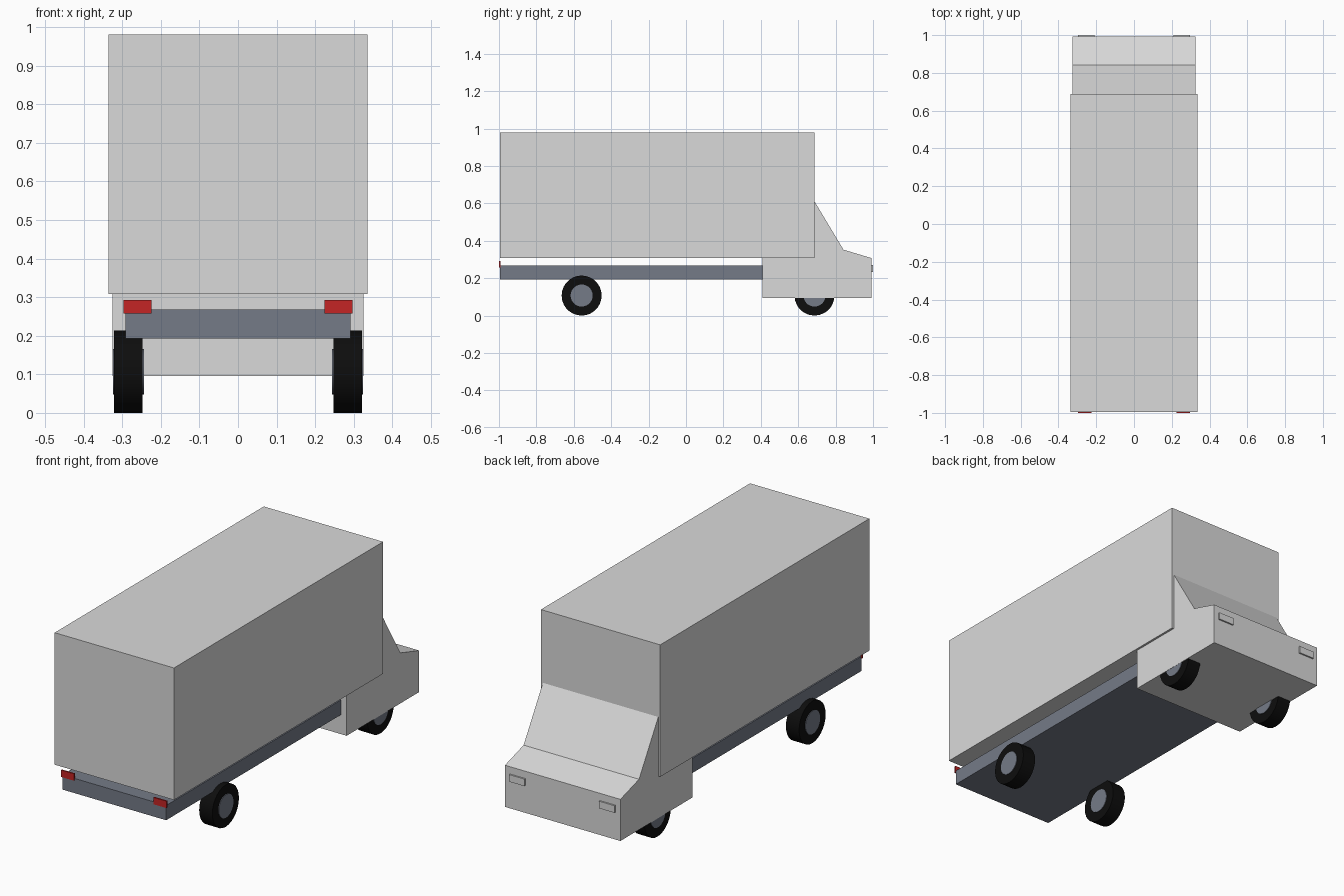
import bpy
import bmesh
import math
from mathutils import Matrix

cube = bpy.data.objects.get("Cube")
if cube:
    bpy.data.objects.remove(cube, do_unlink=True)


def material(name, rgb):
    m = bpy.data.materials.new(name)
    m.use_nodes = True
    color = (*rgb, 1.0)
    m.diffuse_color = color
    m.node_tree.nodes["Principled BSDF"].inputs["Base Color"].default_value = color
    return m


PAINT = material("light_grey_paint", (0.70, 0.70, 0.70))
STEEL = material("blue_grey_steel", (0.178, 0.198, 0.245))
RUBBER = material("black_rubber", (0.004, 0.004, 0.004))
RED = material("red_lens", (0.546, 0.018, 0.018))


def finish(name, bm, mat):
    bmesh.ops.recalc_face_normals(bm, faces=bm.faces)
    mesh = bpy.data.meshes.new(name)
    bm.to_mesh(mesh)
    bm.free()
    mesh.materials.append(mat)
    obj = bpy.data.objects.new(name, mesh)
    bpy.context.collection.objects.link(obj)
    return obj


def box(name, x, y, z, mat):
    """Box spanning the given (min, max) ranges."""
    bm = bmesh.new()
    size = [b - a for a, b in (x, y, z)]
    centre = [(a + b) / 2 for a, b in (x, y, z)]
    bmesh.ops.create_cube(bm, size=1, matrix=Matrix.Translation(centre) @ Matrix.Diagonal((*size, 1)))
    return finish(name, bm, mat)


def extrude_profile(name, points, half_width, mat):
    """Side profile in (y, z), extruded across x."""
    bm = bmesh.new()
    face = bm.faces.new([bm.verts.new((-half_width, y, z)) for y, z in points])
    out = bmesh.ops.extrude_face_region(bm, geom=[face])
    moved = [v for v in out["geom"] if isinstance(v, bmesh.types.BMVert)]
    bmesh.ops.translate(bm, verts=moved, vec=(2 * half_width, 0, 0))
    return finish(name, bm, mat)


def disc(name, x, y, z, radius, width, mat):
    """Cylinder with its axle along x."""
    bm = bmesh.new()
    bmesh.ops.create_cone(
        bm, cap_ends=True, segments=28, radius1=radius, radius2=radius, depth=width,
        matrix=Matrix.Translation((x, y, z)) @ Matrix.Rotation(math.pi / 2, 4, "Y"))
    obj = finish(name, bm, mat)
    bpy.ops.object.select_all(action="DESELECT")
    obj.select_set(True)
    bpy.context.view_layer.objects.active = obj
    bpy.ops.object.shade_smooth_by_angle(angle=math.radians(35))
    return obj


# Cargo body and chassis
box("cargo_box", (-0.336, 0.336), (-0.995, 0.687), (0.308, 0.98), PAINT)
box("chassis", (-0.292, 0.292), (-0.995, 0.70), (0.193, 0.268), STEEL)

# Cab with sloping windscreen and bonnet
cab_profile = [(0.41, 0.095), (0.992, 0.095), (0.992, 0.307),
               (0.842, 0.352), (0.687, 0.61), (0.41, 0.61)]
extrude_profile("cab", cab_profile, 0.325, PAINT)

# Lamps and wheels on both sides
for side, s in (("left", 1), ("right", -1)):
    box(f"tail_lamp_{side}", sorted((s * 0.224, s * 0.297)), (-1.0, -0.992), (0.258, 0.293), RED)
    box(f"head_lamp_{side}", sorted((s * 0.21, s * 0.297)), (0.991, 1.0), (0.234, 0.27), PAINT)
    for end, y in (("cargo", -0.558), ("cab", 0.687)):
        disc(f"{end}_tyre_{side}", s * 0.284, y, 0.107, 0.107, 0.074, RUBBER)
        disc(f"{end}_hub_{side}", s * 0.284, y, 0.107, 0.059, 0.080, STEEL)
